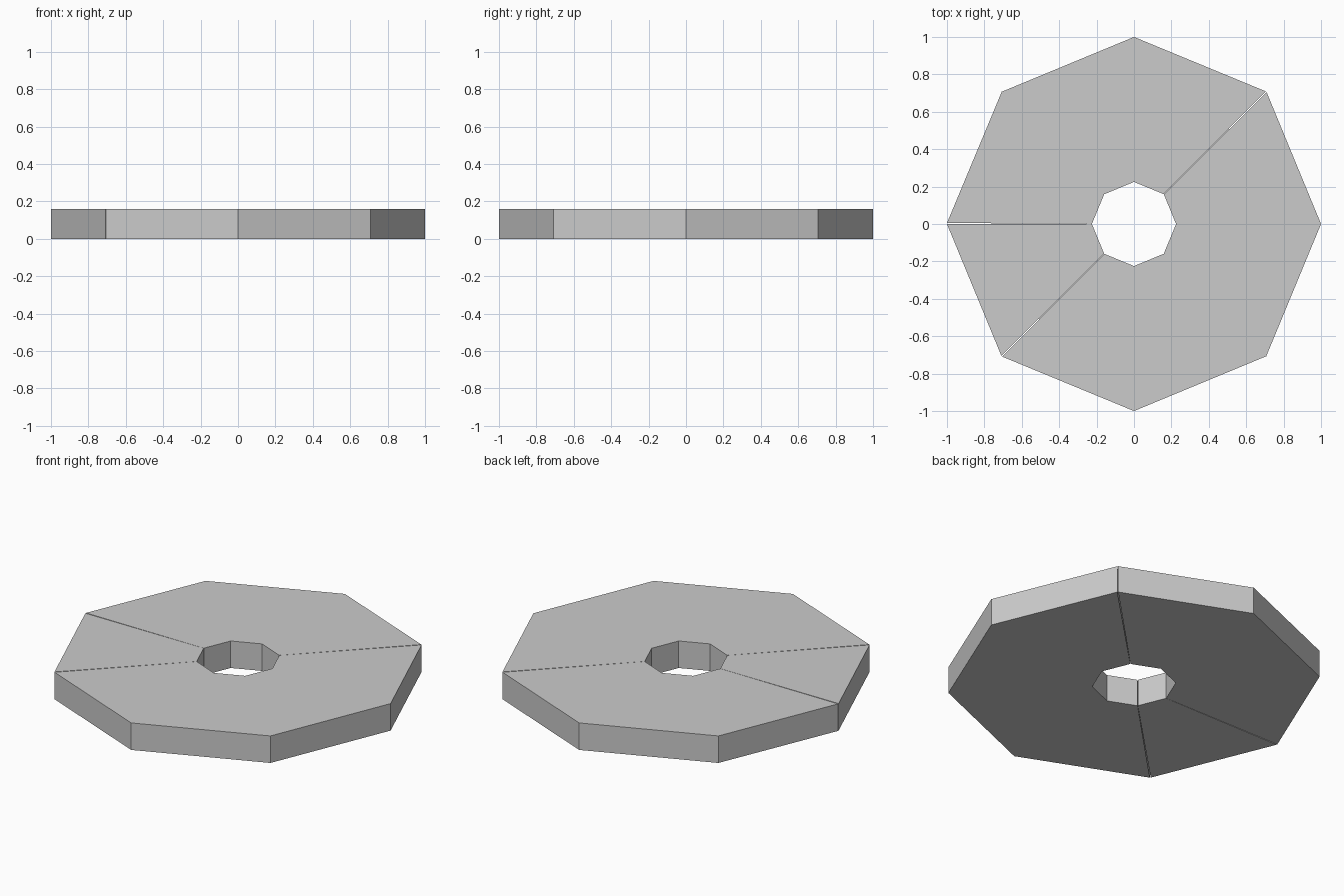
import bpy, bmesh
from math import sin, cos, radians

if "Cube" in bpy.data.objects:
    bpy.data.objects.remove(bpy.data.objects["Cube"])

R_OUT, R_IN, H = 1.0, 0.225, 0.16


def sector(name, angles):
    """Closed flat-sided ring sector passing through the given angles (degrees)."""
    bm = bmesh.new()
    cols = []
    for a in map(radians, angles):
        cols.append([bm.verts.new((r * cos(a), r * sin(a), z))
                     for r, z in ((R_IN, 0), (R_OUT, 0), (R_OUT, H), (R_IN, H))])
    for c, d in zip(cols, cols[1:]):
        for i in range(4):
            j = (i + 1) % 4
            bm.faces.new((c[i], c[j], d[j], d[i]))
    bm.faces.new(cols[0])
    bm.faces.new(cols[-1][::-1])
    bmesh.ops.recalc_face_normals(bm, faces=bm.faces)
    me = bpy.data.meshes.new(name)
    bm.to_mesh(me)
    bm.free()
    ob = bpy.data.objects.new(name, me)
    bpy.context.collection.objects.link(ob)


# Octagonal ring split into four pieces with hairline seams
G = 0.15
sector("ring_right_wedge", [0, 45 - G])
sector("ring_back_section", [45 + G, 90, 135, 180 - 2 * G])
sector("ring_left_wedge", [180, 225 - G])
sector("ring_front_section", [225 + G, 270, 315, 360])
